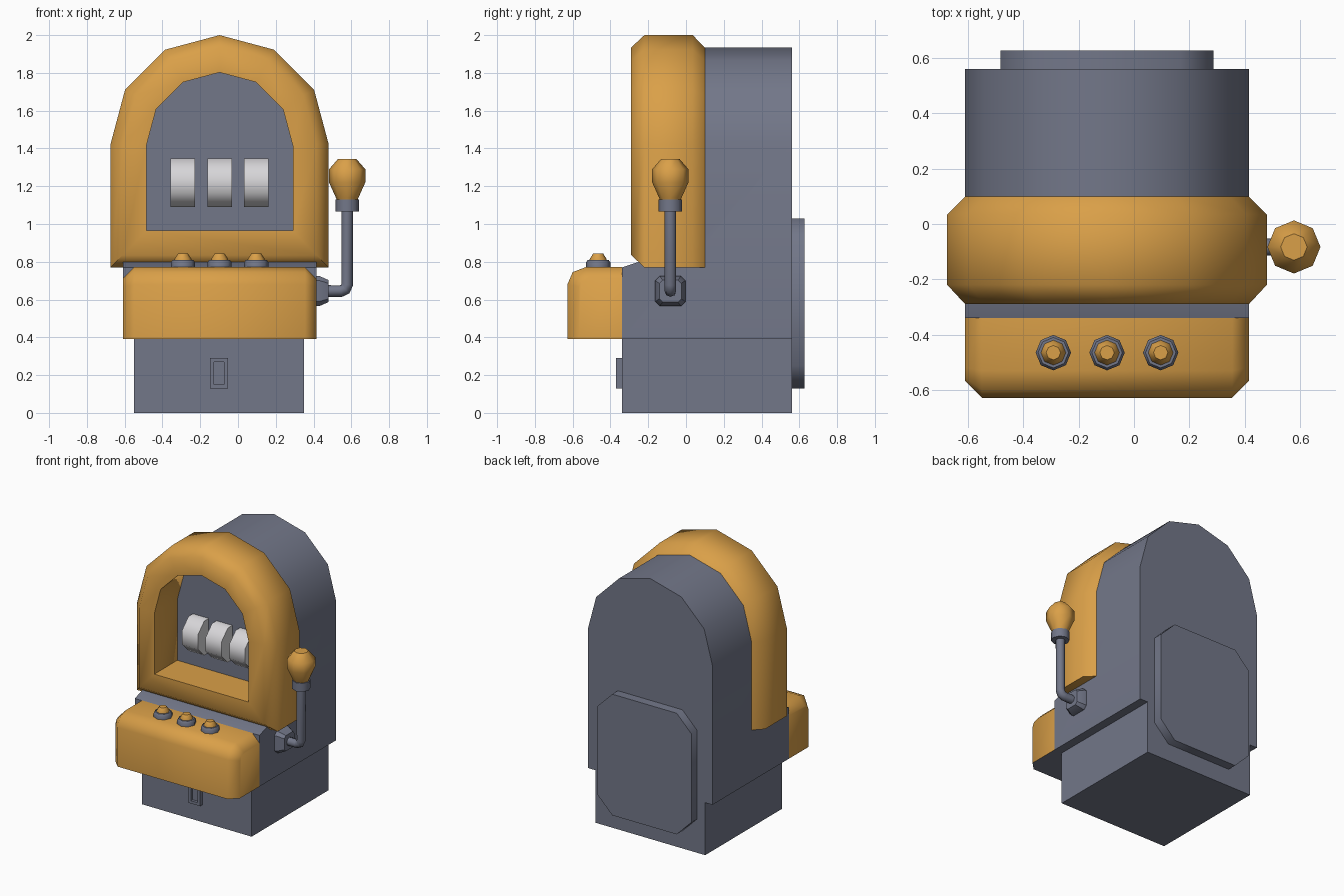
import bpy, bmesh, math

if "Cube" in bpy.data.objects:
    bpy.data.objects.remove(bpy.data.objects["Cube"])

CX = -0.0975  # centre line of the cabinet


def material(name, rgb):
    m = bpy.data.materials.new(name)
    m.diffuse_color = (*rgb, 1)
    m.use_nodes = True
    m.node_tree.nodes["Principled BSDF"].inputs["Base Color"].default_value = m.diffuse_color
    return m


ORANGE = material("warm_orange", (0.70, 0.35, 0.065))
GREY = material("slate_grey", (0.17, 0.185, 0.25))
WHITE = material("reel_white", (0.68, 0.67, 0.69))


def finish(name, bm, mats, angle=50):
    bmesh.ops.recalc_face_normals(bm, faces=bm.faces)
    me = bpy.data.meshes.new(name)
    bm.to_mesh(me)
    bm.free()
    ob = bpy.data.objects.new(name, me)
    bpy.context.collection.objects.link(ob)
    for m in mats:
        me.materials.append(m)
    smooth(ob, angle)
    return ob


def smooth(ob, angle):
    bpy.ops.object.select_all(action='DESELECT')
    ob.select_set(True)
    bpy.context.view_layer.objects.active = ob
    if angle:
        bpy.ops.object.shade_smooth_by_angle(angle=math.radians(angle))


def loft(loops, ring=False):
    """Skin a list of equal-length point loops; cap the ends or join them."""
    bm = bmesh.new()
    rows = [[bm.verts.new(p) for p in lp] for lp in loops]
    n = len(rows[0])
    pairs = list(zip(rows, rows[1:])) + ([(rows[-1], rows[0])] if ring else [])
    for a, b in pairs:
        for i in range(n):
            j = (i + 1) % n
            bm.faces.new((a[i], a[j], b[j], b[i]))
    if not ring:
        bm.faces.new(rows[0])
        bm.faces.new(rows[-1])
    return bm


def arch(y, r, zb, zc=1.4225):
    """Round-topped doorway outline with six arc segments."""
    arc = [(CX + r * math.cos(math.radians(a)), y, zc + r * math.sin(math.radians(a)))
           for a in range(0, 181, 30)]
    return [(CX + r, y, zb)] + arc + [(CX - r, y, zb)]


def chamfered(hw, hh, c):
    """Rectangle outline with cut corners."""
    return [(hw, -hh + c), (hw, hh - c), (hw - c, hh), (-hw + c, hh),
            (-hw, hh - c), (-hw, -hh + c), (-hw + c, -hh), (hw - c, -hh)]


def prism_x(profile, x0, x1):
    return loft([[(x, y, z) for y, z in profile] for x in (x0, x1)])


def box(x0, x1, y0, y1, z0, z1):
    return prism_x([(y0, z0), (y1, z0), (y1, z1), (y0, z1)], x0, x1)


def turned(name, cx, cy, profile, mat, sides=8, angle=50):
    """Lathe a radius/height profile about a vertical axis."""
    loops = [[(cx + r * math.cos(2 * math.pi * i / sides),
               cy + r * math.sin(2 * math.pi * i / sides), z) for i in range(sides)]
             for r, z in profile]
    return finish(name, loft(loops), [mat], angle)


# Cabinet: arched block with the front stepped back above the console
body = finish("cabinet_body", loft([arch(-0.34, 0.5125, 0.39), arch(0.56, 0.5125, 0.39)]), [GREY], 0)
cutter = finish("cabinet_cutter", prism_x(
    [(-0.5, 0.717), (-0.34, 0.77), (-0.22, 0.81), (-0.02, 0.81), (-0.02, 2.2), (-0.5, 2.2)],
    -1, 1), [GREY], 0)
cut = body.modifiers.new("step", 'BOOLEAN')
cut.operation, cut.solver, cut.object = 'DIFFERENCE', 'EXACT', cutter
smooth(body, 0)
bpy.ops.object.modifier_apply(modifier="step")
bpy.data.objects.remove(cutter)
smooth(body, 40)

# Pedestal
finish("pedestal", box(-0.55, 0.35, -0.34, 0.56, 0, 0.392), [GREY])

# Arched window frame
finish("window_frame", loft([
    arch(-0.01, 0.3875, 0.965, 1.415), arch(-0.29, 0.3875, 0.965, 1.415),
    arch(-0.29, 0.5125, 0.835), arch(-0.22, 0.5775, 0.77),
    arch(0.035, 0.5775, 0.77), arch(0.10, 0.5125, 0.77)], ring=True), [ORANGE])

# Reels
for i in range(3):
    ring = [(-0.02 + 0.138 * math.cos(math.radians(22.5 + 45 * k)),
             1.218 + 0.138 * math.sin(math.radians(22.5 + 45 * k))) for k in range(8)]
    x = CX + (i - 1) * 0.194
    finish(f"reel_{i + 1}", prism_x(ring, x - 0.065, x + 0.065), [WHITE])

# Button console, bevelled round its ends, grey underneath
bm = prism_x([(-0.34, 0.39), (-0.628, 0.39), (-0.628, 0.68), (-0.60, 0.745), (-0.53, 0.772), (-0.34, 0.772)],
             CX - 0.5125, CX + 0.5125)
ends = [e for e in bm.edges
        if abs(e.verts[0].co.x - e.verts[1].co.x) < 1e-4
        and not all(v.co.y > -0.35 for v in e.verts)
        and not all(v.co.z < 0.40 for v in e.verts)]
bmesh.ops.bevel(bm, geom=ends, offset=0.06, segments=1, affect='EDGES')
bm.normal_update()
for f in bm.faces:
    if all(v.co.z < 0.40 for v in f.verts):
        f.material_index = 1
finish("button_console", bm, [ORANGE, GREY])

# Buttons
for i in range(3):
    x = CX + (i - 1) * 0.194
    turned(f"button_collar_{i + 1}", x, -0.465,
           [(0.064, 0.765), (0.064, 0.798), (0.055, 0.81)], GREY)
    turned(f"button_cap_{i + 1}", x, -0.465,
           [(0.045, 0.80), (0.045, 0.815), (0.026, 0.844)], ORANGE)

# Coin slot plate with a sunken slit
bm = box(-0.148, -0.053, -0.37, -0.335, 0.13, 0.29)
bm.normal_update()
bmesh.ops.recalc_face_normals(bm, faces=bm.faces)
front = [f for f in bm.faces if f.normal.y < -0.9]
bmesh.ops.inset_region(bm, faces=front, thickness=0.029)
bmesh.ops.inset_region(bm, faces=front, thickness=0.0005, depth=-0.02)
finish("coin_slot", bm, [GREY], 30)

# Rear service panel
finish("service_panel", loft([[(CX + u, y, 0.58 + v) for u, v in chamfered(0.385, 0.45, 0.12)]
                              for y in (0.55, 0.627)]), [GREY])

# Lever mount, arm, collar and knob
LX, LY, LZ = 0.578, -0.083, 0.645
finish("lever_mount", loft([[(x, LY + u, LZ + v) for u, v in chamfered(h, h, 0.3 * h)]
                            for x, h in ((0.41, 0.08), (0.43, 0.08), (0.48, 0.058))]), [GREY], 30)
cu = bpy.data.curves.new("lever_arm", 'CURVE')
cu.dimensions = '3D'
cu.bevel_depth, cu.bevel_resolution, cu.use_fill_caps = 0.031, 2, True
path = [(0.46, LZ), (0.545, LZ), (0.568, 0.655), (LX, 0.68), (LX, 1.09)]
sp = cu.splines.new('POLY')
sp.points.add(len(path) - 1)
for p, (x, z) in zip(sp.points, path):
    p.co = (x, LY, z, 1)
cu.materials.append(GREY)
arm = bpy.data.objects.new("lever_arm", cu)
bpy.context.collection.objects.link(arm)
smooth(arm, 0)
bpy.ops.object.convert(target='MESH')
smooth(bpy.context.object, 50)
turned("lever_collar", LX, LY, [(0.063, 1.067), (0.063, 1.13)], GREY)
turned("lever_knob", LX, LY, [(0.052, 1.12), (0.06, 1.14), (0.096, 1.22), (0.096, 1.29), (0.048, 1.345)],
       ORANGE)
